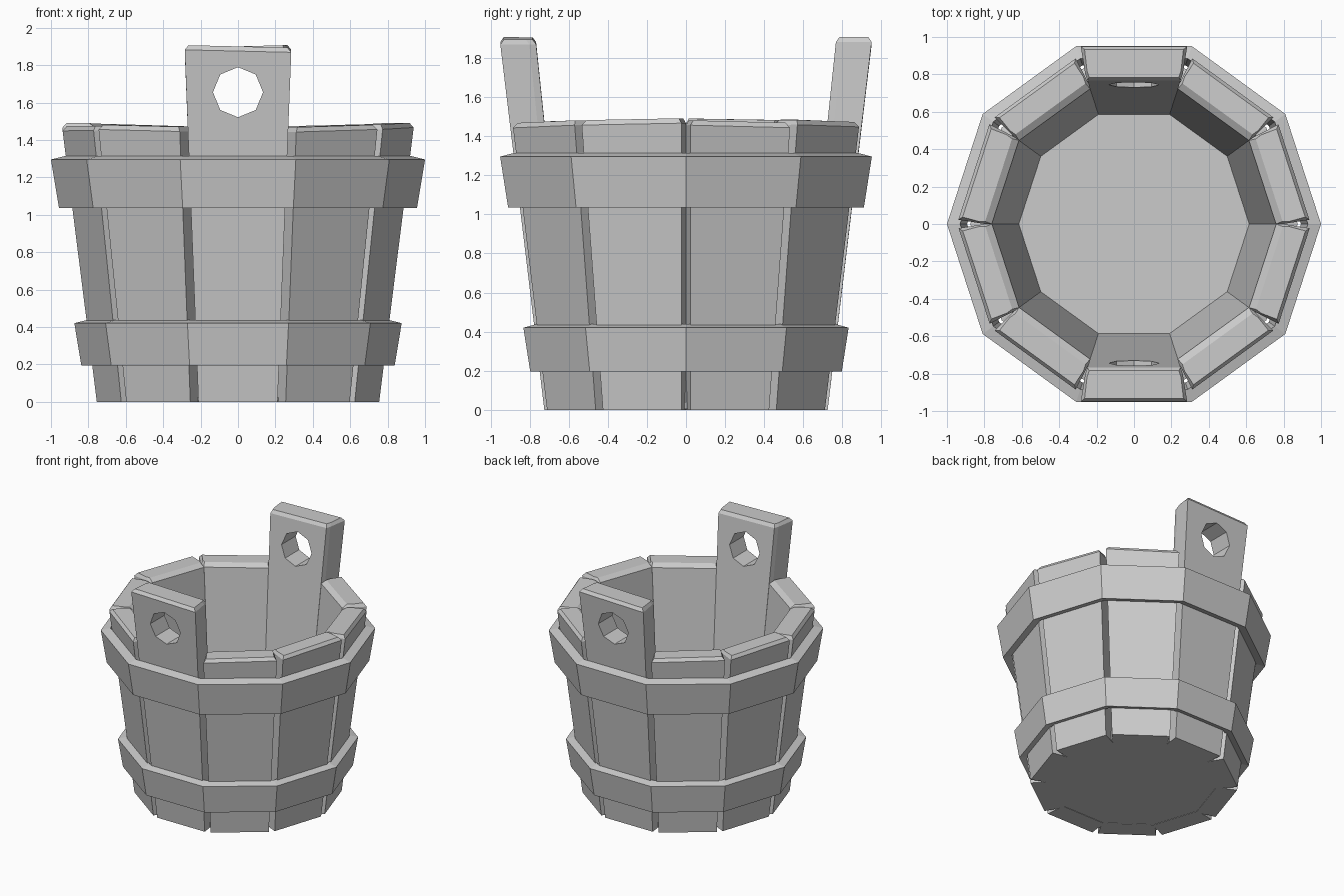
import bpy, bmesh, math, random
from mathutils import Matrix

if "Cube" in bpy.data.objects:
    bpy.data.objects.remove(bpy.data.objects["Cube"])

random.seed(4)
SIDES = 10
HALF = math.pi / SIDES
TAN, COS = math.tan(HALF), math.cos(HALF)


def make_object(name, bm):
    bmesh.ops.recalc_face_normals(bm, faces=bm.faces)
    mesh = bpy.data.meshes.new(name)
    bm.to_mesh(mesh)
    bm.free()
    obj = bpy.data.objects.new(name, mesh)
    bpy.context.collection.objects.link(obj)
    return obj


def loft(bm, rings, closed=False):
    """Skin rings of points; cap the ends, or join last to first."""
    loops = [[bm.verts.new(p) for p in ring] for ring in rings]
    n = len(loops[0])
    pairs = list(zip(loops, loops[1:]))
    if closed:
        pairs.append((loops[-1], loops[0]))
    else:
        bm.faces.new(loops[0])
        bm.faces.new(loops[-1])
    for a, b in pairs:
        for i in range(n):
            j = (i + 1) % n
            bm.faces.new((a[i], a[j], b[j], b[i]))


def stave_ring(z, top_in=0.0, top_out=0.0, side=0.0):
    """Stave cross-section facing +x: tight inside, open V joint outside."""
    inner, outer = 0.57 + 0.105 * z, 0.725 + 0.12 * z
    a, m, o = inner + top_in, inner + 0.035 + top_in, outer - top_out
    half = [(a, a * TAN - side), (m, m * TAN - side), (o, o * TAN - 0.024 - side)]
    return [(x, y, z) for x, y in half] + [(x, -y, z) for x, y in reversed(half)]


def stave(name, index, height, drop=0.025, inset=0.035):
    bm = bmesh.new()
    loft(bm, [stave_ring(0), stave_ring(height - drop),
              stave_ring(height, inset, 0.02, 0.015)])
    # tiny tilt of the rim so the staves look hand cut
    tilt = random.uniform(-0.03, 0.03)
    for v in bm.verts:
        if v.co.z > 1:
            v.co.z += tilt * v.co.y
    angle = math.radians(18 + 36 * index)
    bm.transform(Matrix.Rotation(angle, 4, 'Z'))
    return make_object(name, bm)


def decagon(radius, z):
    return [(radius * math.cos(2 * HALF * i), radius * math.sin(2 * HALF * i), z)
            for i in range(SIDES)]


# Staves; the front and back ones rise into handle lugs
lugs = []
for i in range(SIDES):
    if i in (2, 7):
        lugs.append(stave("handle_stave_back" if i == 2 else "handle_stave_front",
                          i, 1.9, 0.025, 0.015))
    else:
        stave(f"stave_{i}", i, 1.48 + random.uniform(-0.01, 0.01))

# Octagonal holes through both lugs
bpy.ops.mesh.primitive_cylinder_add(vertices=8, radius=0.134, depth=3,
                                    location=(0, 0, 1.655),
                                    rotation=(math.pi / 2, 0, 0))
cutter = bpy.context.object
cutter.name = "hole_cutter"
cutter.hide_render = True
for lug in lugs:
    mod = lug.modifiers.new("hole", 'BOOLEAN')
    mod.object = cutter
    mod.operation = 'DIFFERENCE'
    mod.solver = 'EXACT'
    bpy.context.view_layer.objects.active = lug
    bpy.ops.object.modifier_apply(modifier=mod.name)
bpy.data.objects.remove(cutter)

# Hoops: slanted bands with sloping top and bottom lips
for name, r_low, z_low, r_top, z_top in (("upper_hoop", 0.957, 1.035, 1.0, 1.295),
                                         ("lower_hoop", 0.838, 0.195, 0.875, 0.42)):
    bm = bmesh.new()
    loft(bm, [decagon(r_low, z_low), decagon(r_top, z_top),
              decagon(r_top - 0.07, z_top + 0.018),
              decagon(r_low - 0.065, z_low + 0.018)], closed=True)
    make_object(name, bm)

# Floor of the bucket
bm = bmesh.new()
loft(bm, [decagon(0.68, 0.003), decagon(0.66, 0.15)])
make_object("bucket_floor", bm)
